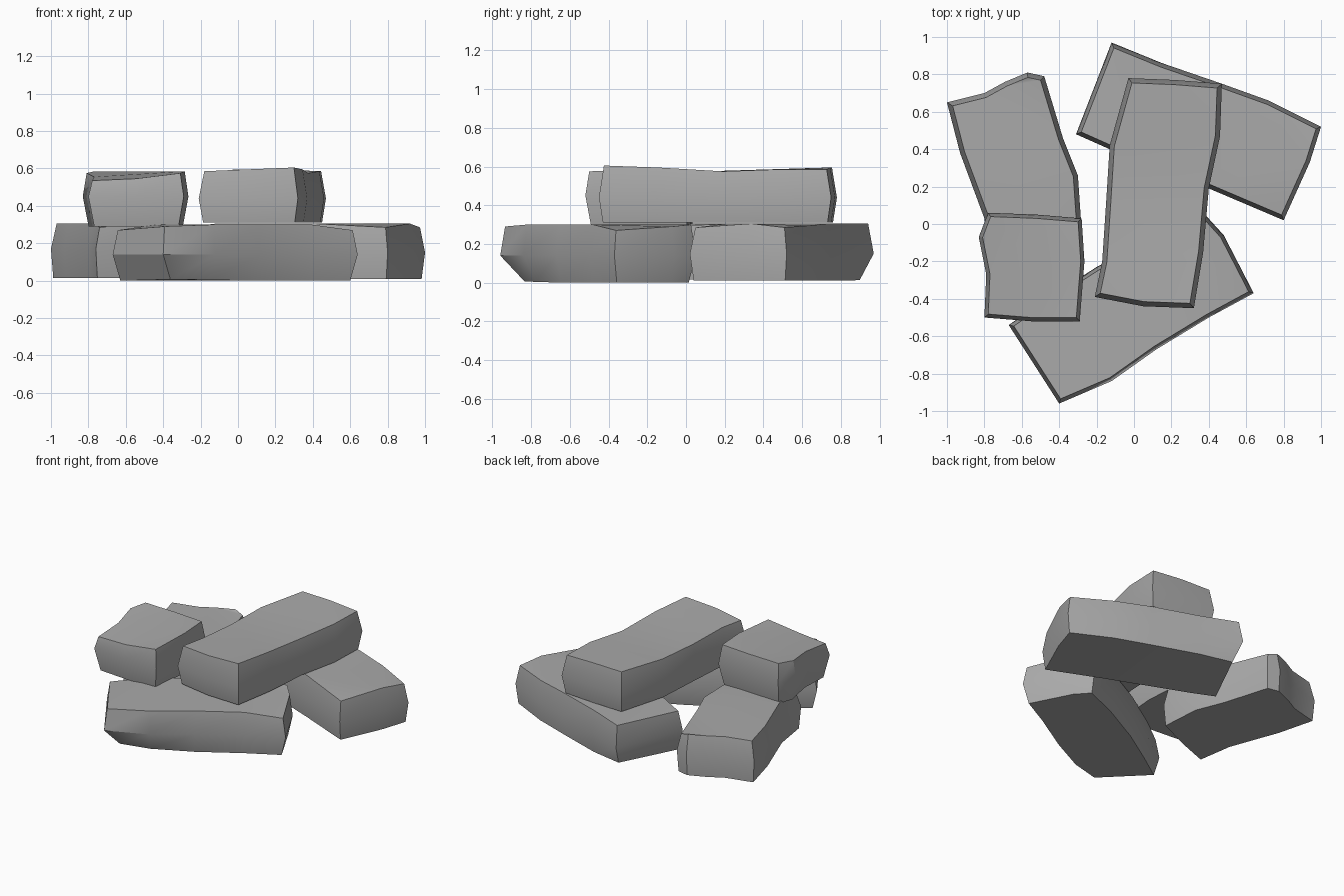
import bpy
import bmesh
import math
from mathutils import Vector

default_cube = bpy.data.objects.get("Cube")
if default_cube:
    bpy.data.objects.remove(default_cube, do_unlink=True)

# One plain grey for all the stones
stone_grey = bpy.data.materials.new("stone_grey")
stone_grey.use_nodes = True
colour = (0.4, 0.4, 0.4, 1)
stone_grey.diffuse_color = colour
shader = next(n for n in stone_grey.node_tree.nodes if n.type == 'BSDF_PRINCIPLED')
shader.inputs["Base Color"].default_value = colour
shader.inputs["Roughness"].default_value = 0.8


def inward(points, i):
    """Mitred inward direction at a corner of an anticlockwise outline."""
    before, here, after = points[i - 1], points[i], points[(i + 1) % len(points)]
    a, b = (here - before).normalized(), (after - here).normalized()
    normal_a, normal_b = Vector((-a.y, a.x)), Vector((-b.y, b.x))
    return (normal_a + normal_b) / max(0.6, 1 + normal_a.dot(normal_b))


def stone(name, outline, bottom, middle, top, top_inset, bottom_inset):
    """Hewn slab: the outline bulges at the middle and is drawn in above and below.
    Each outline entry is x, y, then optional top drop and extra bottom inset."""
    entries = [tuple(e) + (0,) * (4 - len(e)) for e in outline]
    points = [Vector(e[:2]) for e in entries]
    bm = bmesh.new()
    rings = [[], [], []]
    for i, (x, y, drop, extra) in enumerate(entries):
        direction = inward(points, i)
        low = points[i] + direction * (bottom_inset + extra)
        high = points[i] + direction * top_inset
        rings[0].append(bm.verts.new((low.x, low.y, bottom + extra * 0.1)))
        rings[1].append(bm.verts.new((x, y, middle)))
        rings[2].append(bm.verts.new((high.x, high.y, top - drop)))
    count = len(points)
    for lower, upper in zip(rings, rings[1:]):
        for i in range(count):
            j = (i + 1) % count
            bm.faces.new((lower[i], lower[j], upper[j], upper[i]))
    caps = [bm.faces.new(rings[0][::-1]), bm.faces.new(rings[2])]
    bmesh.ops.triangulate(bm, faces=caps, ngon_method='BEAUTY')
    bmesh.ops.recalc_face_normals(bm, faces=bm.faces[:])
    mesh = bpy.data.meshes.new(name)
    bm.to_mesh(mesh)
    bm.free()
    mesh.materials.append(stone_grey)
    obj = bpy.data.objects.new(name, mesh)
    bpy.context.collection.objects.link(obj)
    bpy.ops.object.select_all(action='DESELECT')
    obj.select_set(True)
    bpy.context.view_layer.objects.active = obj
    bpy.ops.object.shade_smooth_by_angle(angle=math.radians(32))
    return obj


# Lower layer: three slabs resting on the ground
stone("lower_front_stone", [
    (-.67, -.54, .03), (-.4, -.96, .01, .07), (-.12, -.84, 0, .04),
    (.12, -.67), (.4, -.5), (.64, -.37, .03), (.48, -.06, .01),
    (.38, .05), (.1, -.07), (-.2, -.23), (-.45, -.39)],
    bottom=0, middle=.14, top=.3, top_inset=.02, bottom_inset=.03)

stone("lower_back_stone", [
    (-.31, .48, .02), (-.13, .4), (.4, .19), (.8, .02, .02),
    (.94, .33), (1, .52, .02), (.72, .66, .01), (.47, .75),
    (.15, .86), (-.12, .97, 0, .04)],
    bottom=.01, middle=.15, top=.305, top_inset=.022, bottom_inset=.015)

stone("lower_side_stone", [
    (-.76, -.23, .02), (-.52, -.14), (-.28, -.03, .01), (-.3, .26),
    (-.38, .46), (-.48, .79, .02), (-.57, .81), (-.69, .76),
    (-.8, .7), (-1, .65), (-.93, .38), (-.8, .03)],
    bottom=.015, middle=.17, top=.305, top_inset=.025, bottom_inset=.01)

# Upper layer: one long and one short slab lying across the lower ones
stone("upper_long_stone", [
    (-.21, -.39, .02), (.05, -.44, .01), (.32, -.45), (.37, -.15, .01),
    (.4, .19, .03), (.46, .47, .02), (.47, .75, .02), (.22, .77, .01),
    (-.03, .78, .01), (-.13, .42, .02), (-.15, .1, .03), (-.17, -.2, .02)],
    bottom=.31, middle=.44, top=.605, top_inset=.025, bottom_inset=.02)

stone("upper_short_stone", [
    (-.8, -.5, .05), (-.55, -.52, .04), (-.29, -.52, .01), (-.265, -.2),
    (-.28, .03, 0), (-.52, .05), (-.78, .06), (-.83, -.07, .01),
    (-.79, -.27, .03)],
    bottom=.29, middle=.45, top=.585, top_inset=.02, bottom_inset=.03)
